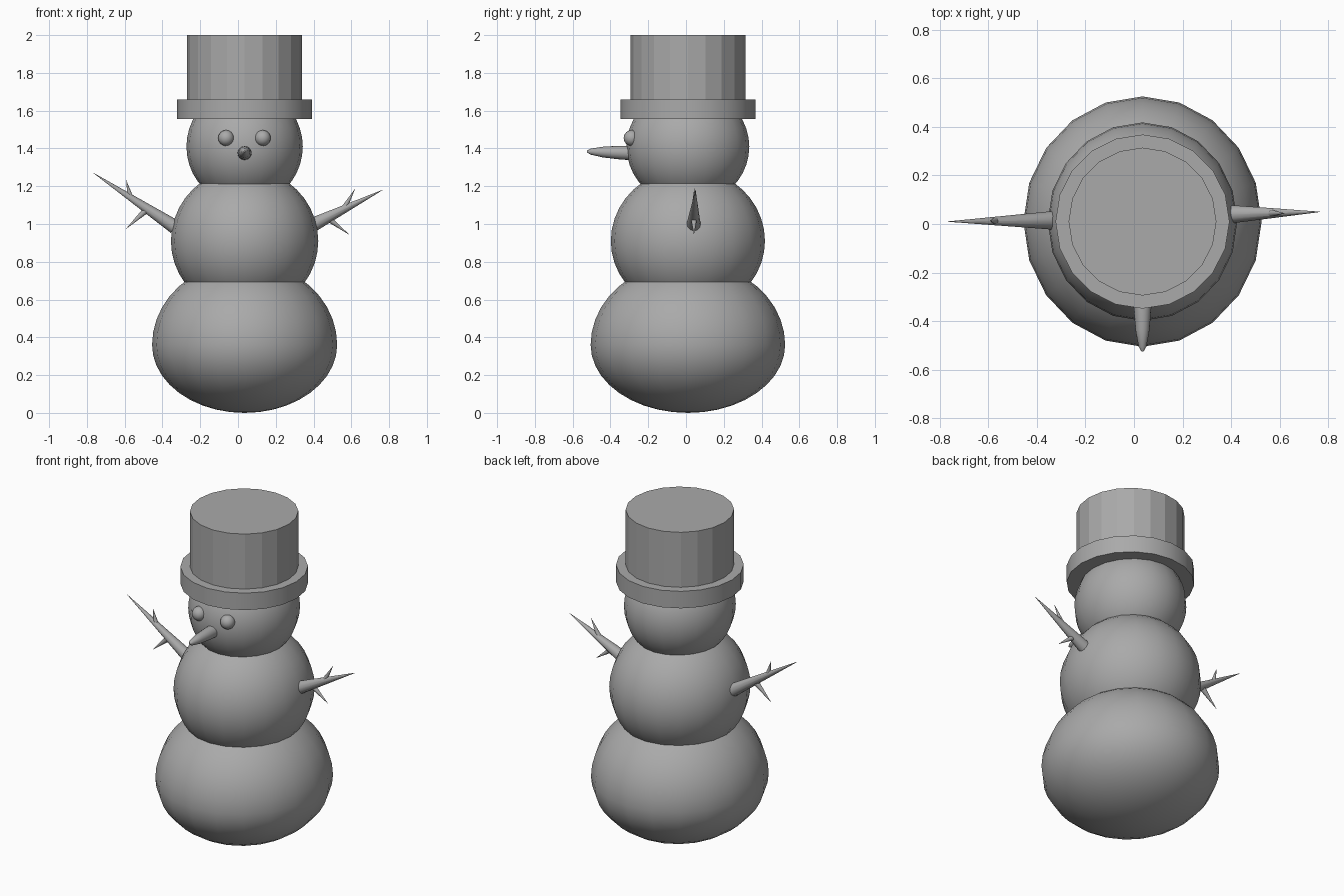
import bpy, bmesh, math
from mathutils import Vector

if "Cube" in bpy.data.objects:
    bpy.data.objects.remove(bpy.data.objects["Cube"], do_unlink=True)

grey = bpy.data.materials.new("plain grey")
grey.use_nodes = True
colour = (0.4, 0.4, 0.4, 1)
grey.diffuse_color = colour
grey.node_tree.nodes["Principled BSDF"].inputs["Base Color"].default_value = colour

CX, CY = 0.035, 0.01    # axis of the body


def finish(name, bm, smooth_angle):
    mesh = bpy.data.meshes.new(name)
    bmesh.ops.recalc_face_normals(bm, faces=bm.faces)
    bm.to_mesh(mesh)
    bm.free()
    mesh.materials.append(grey)
    obj = bpy.data.objects.new(name, mesh)
    bpy.context.collection.objects.link(obj)
    bpy.ops.object.select_all(action="DESELECT")
    obj.select_set(True)
    bpy.context.view_layer.objects.active = obj
    if smooth_angle:
        bpy.ops.object.shade_smooth_by_angle(angle=math.radians(smooth_angle))
    return obj


def ball(name, centre, rx, ry, down, up, sides=20, rings=20):
    """Ellipsoid with separate heights below and above its widest ring."""
    bm = bmesh.new()
    bmesh.ops.create_uvsphere(bm, u_segments=sides, v_segments=rings, radius=1)
    for v in bm.verts:
        x, y, z = v.co
        v.co = Vector(centre) + Vector((x * rx, y * ry, z * (up if z > 0 else down)))
    return finish(name, bm, 60)


def spike(name, start, end, profile, sides=12):
    """Round tapering rod; profile holds (fraction of length, radius)."""
    start, end = Vector(start), Vector(end)
    turn = (end - start).to_track_quat("Z", "Y")
    length = (end - start).length
    bm = bmesh.new()
    rings = []
    for t, r in profile:
        rings.append([bm.verts.new(start + turn @ Vector((
            r * math.cos(math.tau * i / sides),
            r * math.sin(math.tau * i / sides), t * length)))
            for i in range(sides)])
    for a, b in zip(rings, rings[1:]):
        for i in range(sides):
            j = (i + 1) % sides
            bm.faces.new((a[i], a[j], b[j], b[i]))
    bm.faces.new(rings[0])
    bm.faces.new(rings[-1])
    return finish(name, bm, 50)


def drum(name, radius, bottom, top, smooth_angle):
    bm = bmesh.new()
    bmesh.ops.create_cone(bm, cap_ends=True, segments=20, radius1=radius,
                          radius2=radius, depth=top - bottom)
    bmesh.ops.translate(bm, verts=bm.verts, vec=(CX, CY, (top + bottom) / 2))
    return finish(name, bm, smooth_angle)


# Three stacked snowballs
ball("lower_body", (CX, CY, 0.36), 0.49, 0.515, 0.36, 0.44)
ball("middle_body", (CX, CY, 0.91), 0.39, 0.408, 0.38, 0.385)
ball("head", (CX, CY, 1.41), 0.308, 0.325, 0.312, 0.31)

# Top hat
drum("hat_brim", 0.358, 1.555, 1.66, 40)
drum("hat_crown", 0.304, 1.66, 2.0, 0)

# Face
for side, x in (("right", -0.063), ("left", 0.131)):
    ball(side + "_eye", (x, -0.288, 1.455), 0.042, 0.042, 0.042, 0.042, 16, 12)
spike("nose", (CX, -0.27, 1.375), (CX, -0.525, 1.384),
      [(0, 0.038), (0.3, 0.036), (0.65, 0.029), (0.92, 0.016), (1, 0.004)], 16)

# Branch arms, each with two twigs
cone = [(0, 1), (1, 0.02)]
arms = {
    "right": ((-0.335, 0.015, 0.985), (-0.765, 0.01, 1.27),
              ((-0.568, 0.013, 1.135), (-0.592, 0.013, 1.232)),
              ((-0.485, 0.013, 1.075), (-0.592, 0.013, 0.975))),
    "left": ((0.395, 0.04, 0.995), (0.765, 0.05, 1.18),
             ((0.56, 0.044, 1.08), (0.62, 0.044, 1.187)),
             ((0.47, 0.042, 1.035), (0.587, 0.042, 0.945))),
}
for side, (start, end, upper, lower) in arms.items():
    for part, (a, b), r in (("arm", (start, end), 0.038),
                            ("upper_twig", upper, 0.016),
                            ("lower_twig", lower, 0.018)):
        spike(side + "_" + part, a, b, [(t, k * r) for t, k in cone])
